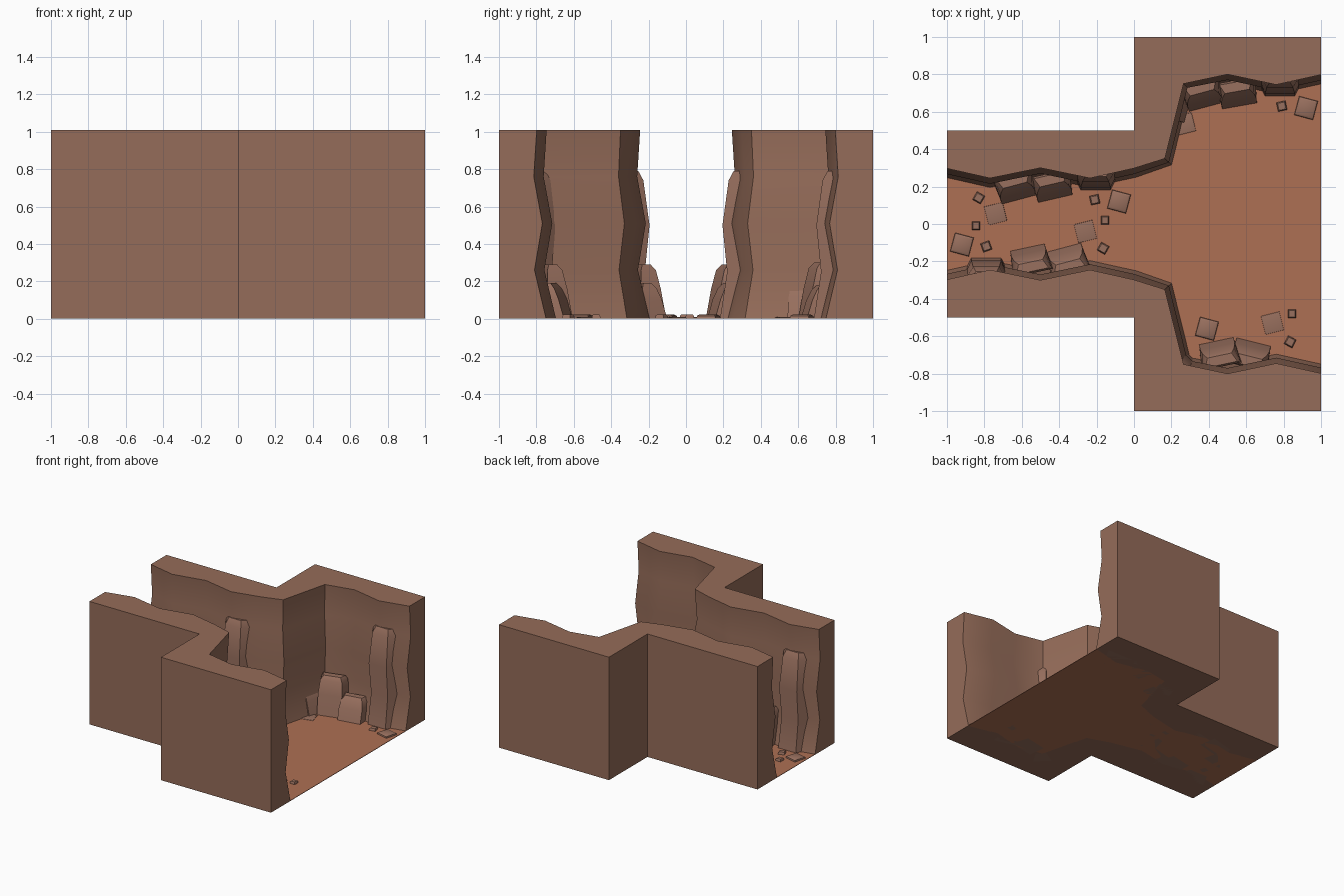
import bpy, bmesh, math
from mathutils import Matrix, Vector

if "Cube" in bpy.data.objects:
    bpy.data.objects.remove(bpy.data.objects["Cube"])


def material(name, rgb):
    m = bpy.data.materials.new(name)
    m.diffuse_color = (*rgb, 1)
    m.use_nodes = True
    m.node_tree.nodes["Principled BSDF"].inputs["Base Color"].default_value = m.diffuse_color
    return m


WALL = material("brown rock wall", (0.30, 0.15, 0.10))
STONE = material("light brown stone", (0.315, 0.16, 0.112))
FLOOR = material("orange clay floor", (0.42, 0.16, 0.088))


def finish(bm, name, mat, angle):
    bmesh.ops.recalc_face_normals(bm, faces=bm.faces)
    me = bpy.data.meshes.new(name)
    bm.to_mesh(me)
    bm.free()
    me.materials.append(mat)
    for p in me.polygons:
        p.use_smooth = True
    me.set_sharp_from_angle(angle=math.radians(angle))
    ob = bpy.data.objects.new(name, me)
    bpy.context.collection.objects.link(ob)
    return ob


# Plan of the inner wall along its top edge (+y side, mirrored for the other)
INNER = [(-1, .297), (-.77, .245), (-.5, .30), (-.235, .245), (0, .298),
         (.165, .35), (.265, .75), (.5, .80), (.76, .745), (1, .798)]
OUTER = [(1, 1), (0, 1), (0, .5), (-1, .5)]
# Wavy height profile: (z, shift away from the room)
PROFILE = [(0, -.05), (.26, .012), (.51, -.03), (.76, .016), (1.01, 0)]


def offset_line(d):
    out = []
    pts = [Vector(p) for p in INNER]
    for i, p in enumerate(pts):
        if i in (0, len(pts) - 1):
            n = Vector((0, 1))
        else:
            t = (pts[i + 1] - p).normalized() + (p - pts[i - 1]).normalized()
            n = Vector((-t.y, t.x)).normalized()
        out.append(p + n * d)
    return out


def wall(name, side):
    bm = bmesh.new()
    rows = [[bm.verts.new((p.x, p.y * side, z)) for p in offset_line(d)]
            for z, d in PROFILE]
    low, high = [[bm.verts.new((x, y * side, z)) for x, y in OUTER]
                 for z in (0, 1.01)]
    for a, b in zip(rows, rows[1:]):
        for i in range(len(a) - 1):
            bm.faces.new((a[i], a[i + 1], b[i + 1], b[i]))
    for i in range(3):
        bm.faces.new((low[i], low[i + 1], high[i + 1], high[i]))
    bm.faces.new(rows[0] + low)
    bm.faces.new(rows[-1] + high)
    bm.faces.new([r[-1] for r in rows] + [high[0], low[0]])
    bm.faces.new([r[0] for r in rows] + [high[3], low[3]])
    finish(bm, name, WALL, 50)


wall("back_wall", 1)
wall("front_wall", -1)

# Floor between the walls
bm = bmesh.new()
edge = offset_line(-.045)
loop = [(p.x, p.y) for p in edge] + [(p.x, -p.y) for p in reversed(edge)]
face = bm.faces.new([bm.verts.new((x, y, 0)) for x, y in loop])
ext = bmesh.ops.extrude_face_region(bm, geom=[face])
for v in ext["geom"]:
    if isinstance(v, bmesh.types.BMVert):
        v.co.z = .004
finish(bm, "floor", FLOOR, 30)


def loft(name, levels, x, y, rot, angle=35):
    """Stack of trapezoids: (z, front half width, back half width, front, back)."""
    bm = bmesh.new()
    rows = [[bm.verts.new(c) for c in ((-f, vf, z), (f, vf, z), (b, vb, z), (-b, vb, z))]
            for z, f, b, vf, vb in levels]
    for a, c in zip(rows, rows[1:]):
        for i in range(4):
            j = (i + 1) % 4
            bm.faces.new((a[i], a[j], c[j], c[i]))
    bm.faces.new(rows[0])
    bm.faces.new(rows[-1])
    bm.transform(Matrix.Translation((x, y, 0)) @ Matrix.Rotation(math.radians(rot), 4, "Z"))
    finish(bm, name, STONE, angle)


# Tall rock ribs standing against the walls
def rib(name, x, y, rot, s=1):
    loft(name, [(0, .08 * s, .14 * s, .068, -.05), (.25, .075 * s, .13 * s, .03, -.06),
                (.5, .08 * s, .13 * s, .055, -.05), (.74, .07 * s, .12 * s, .022, -.06),
                (.79, .055 * s, .11 * s, -.005, -.06)], x, y, rot)


rib("corridor_back_rib", -.205, .25, 180)
rib("room_back_rib", .78, .752, 180)
rib("corridor_front_rib", -.79, -.25, 0)
rib("corner_front_rib", .265, -.765, -45, .5)


# Leaning boulders at the foot of the walls
def boulder(name, x, y, rot, h, w=.11):
    loft(name, [(0, w * .85, w, 0, -.14), (h * .55, w * .86, w, -.03, -.14),
                (h - .03, w * .78, w * .95, -.055, -.14),
                (h, w * .6, w * .8, -.08, -.13)], x, y, rot)


BOULDERS = [("corridor_back", -.615, .13, 195, .29), ("corridor_back_low", -.42, .135, 193, .19),
            ("room_back", .385, .625, 195, .30), ("room_back_low", .565, .63, 190, .18),
            ("corridor_front", -.57, -.125, 12, .29), ("corridor_front_low", -.375, -.125, 15, .19),
            ("room_front", .44, -.625, 12, .29), ("room_front_low", .64, -.63, -14, .19)]
for n, x, y, r, h in BOULDERS:
    boulder(n + "_boulder", x, y, r, h)
boulder("slanted_wall_boulder", .285, .60, -104, .21, .07)


# Loose stones on the floor: x, y, size, turn
def stone(name, x, y, s, rot, h):
    a = s / 2
    loft(name, [(0, a, a, -a, a), (h * .7, a * .95, a * .95, -a * .95, a * .95),
                (h, a * .75, a * .75, -a * .75, a * .75)], x, y, rot)


STONES = [(-.92, -.11, .105, -15), (-.83, .14, .05, -30), (-.845, -.01, .045, 0),
          (-.79, -.12, .05, 20), (-.08, .12, .105, -15), (-.21, .13, .05, 12),
          (-.155, .02, .045, 0), (-.165, -.13, .05, -30), (.92, .62, .105, -15),
          (.79, .63, .05, 12), (.39, -.56, .105, -15), (.845, -.48, .045, 0),
          (.835, -.63, .05, -28)]
for i, (x, y, s, r) in enumerate(STONES):
    stone(f"loose_stone_{i + 1}", x, y, s, r, .022)

# Flat stones almost sunk into the floor
for i, (x, y) in enumerate([(-.74, .055), (-.26, -.04), (.74, -.53), (.27, .535)]):
    stone(f"sunken_stone_{i + 1}", x, y, .105, 14, .009)
